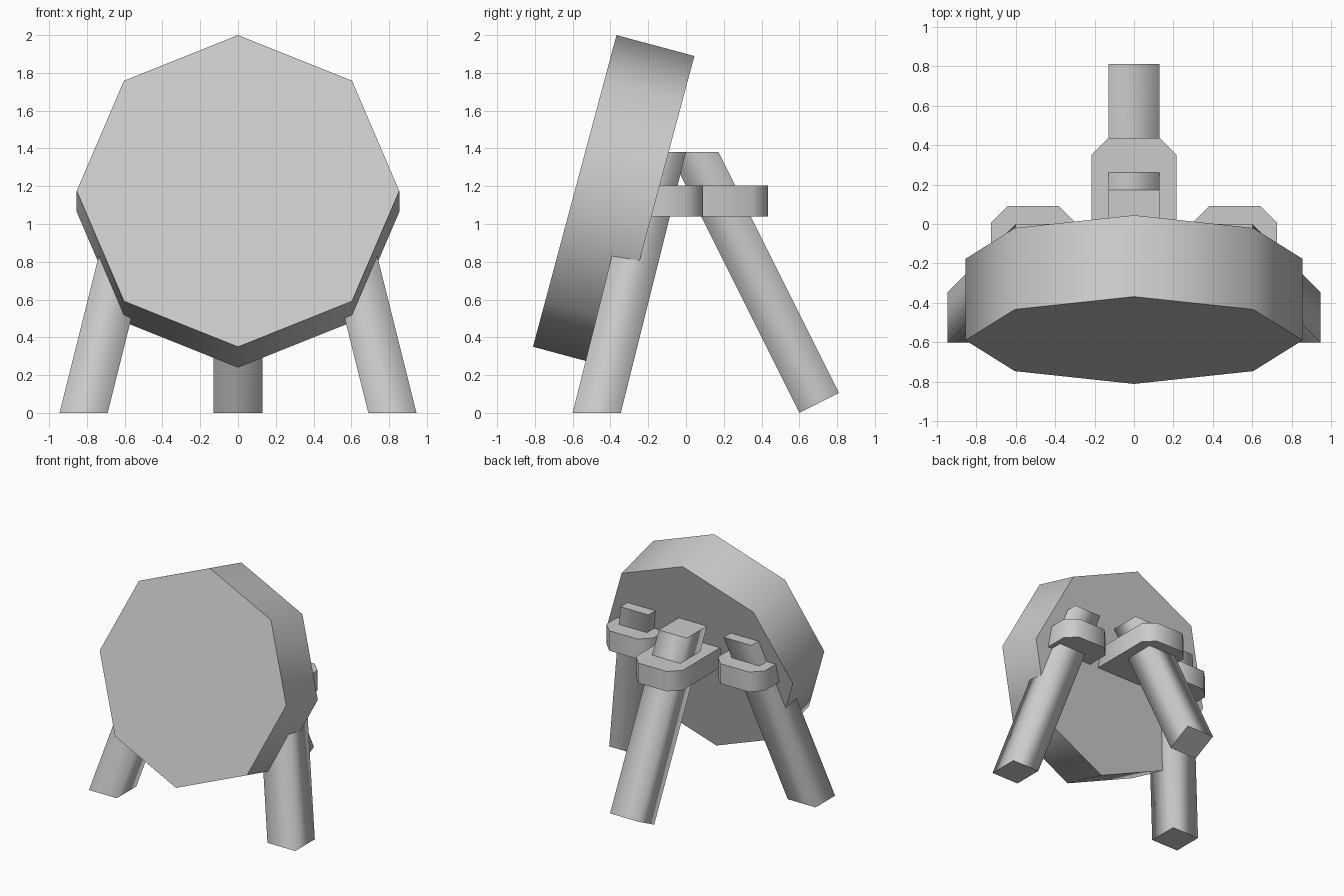
import bpy, bmesh
from math import sin, cos, pi, radians
from mathutils import Vector

if "Cube" in bpy.data.objects:
    bpy.data.objects.remove(bpy.data.objects["Cube"])


def prism(name, lower, upper):
    """Loft two matching rings: flat caps, smooth sides."""
    bm = bmesh.new()
    a = [bm.verts.new(p) for p in lower]
    b = [bm.verts.new(p) for p in upper]
    n = len(a)
    bm.faces.new(a[::-1])
    bm.faces.new(b)
    for i in range(n):
        j = (i + 1) % n
        bm.faces.new((a[i], a[j], b[j], b[i])).smooth = True
    bmesh.ops.recalc_face_normals(bm, faces=bm.faces)
    mesh = bpy.data.meshes.new(name)
    bm.to_mesh(mesh)
    bm.free()
    obj = bpy.data.objects.new(name, mesh)
    bpy.context.collection.objects.link(obj)
    return obj


def square(cx, cy, z, h=0.1275):
    return [(cx + sx * h, cy + sy * h, z)
            for sx, sy in ((-1, -1), (1, -1), (1, 1), (-1, 1))]


def collar(name, cx, y0, y1, h=0.215, f=0.13):
    """Chamfered plate around a leg."""
    c = h - f
    pts = [(-f, y0), (f, y0), (h, y0 + c), (h, y1 - c),
           (f, y1), (-f, y1), (-h, y1 - c), (-h, y0 + c)]
    return prism(name, [(cx + x, y, 1.04) for x, y in pts],
                 [(cx + x, y, 1.205) for x, y in pts])


# Tilted octagonal target disc
tilt = radians(15)
center = Vector((0, -0.589, 1.175))
up = Vector((0, sin(tilt), cos(tilt)))
back = Vector((0, cos(tilt), -sin(tilt))) * 0.427
front_ring = [center + Vector((1, 0, 0)) * 0.854 * sin(k * pi / 4)
              + up * 0.854 * cos(k * pi / 4) for k in range(8)]
prism("target_disc", front_ring, [p + back for p in front_ring])

# Front legs and their collars
for side, label in ((-1, "left"), (1, "right")):
    prism("front_leg_" + label, square(side * 0.8175, -0.4725, 0),
          square(side * 0.4725, -0.1275, 1.38))
    collar("front_collar_" + label, side * 0.51, -0.34, 0.09)

# Back leg: square-cut foot, level top
w = 0.1285
foot = [(-w, 0.6, 0), (w, 0.6, 0), (w, 0.81, 0.105), (-w, 0.81, 0.105)]
head = [(-w, -0.09, 1.38), (w, -0.09, 1.38), (w, 0.1725, 1.38), (-w, 0.1725, 1.38)]
prism("back_leg", foot, head)

# Long back collar reaching into the disc
collar("back_collar", 0, -0.32, 0.435)
